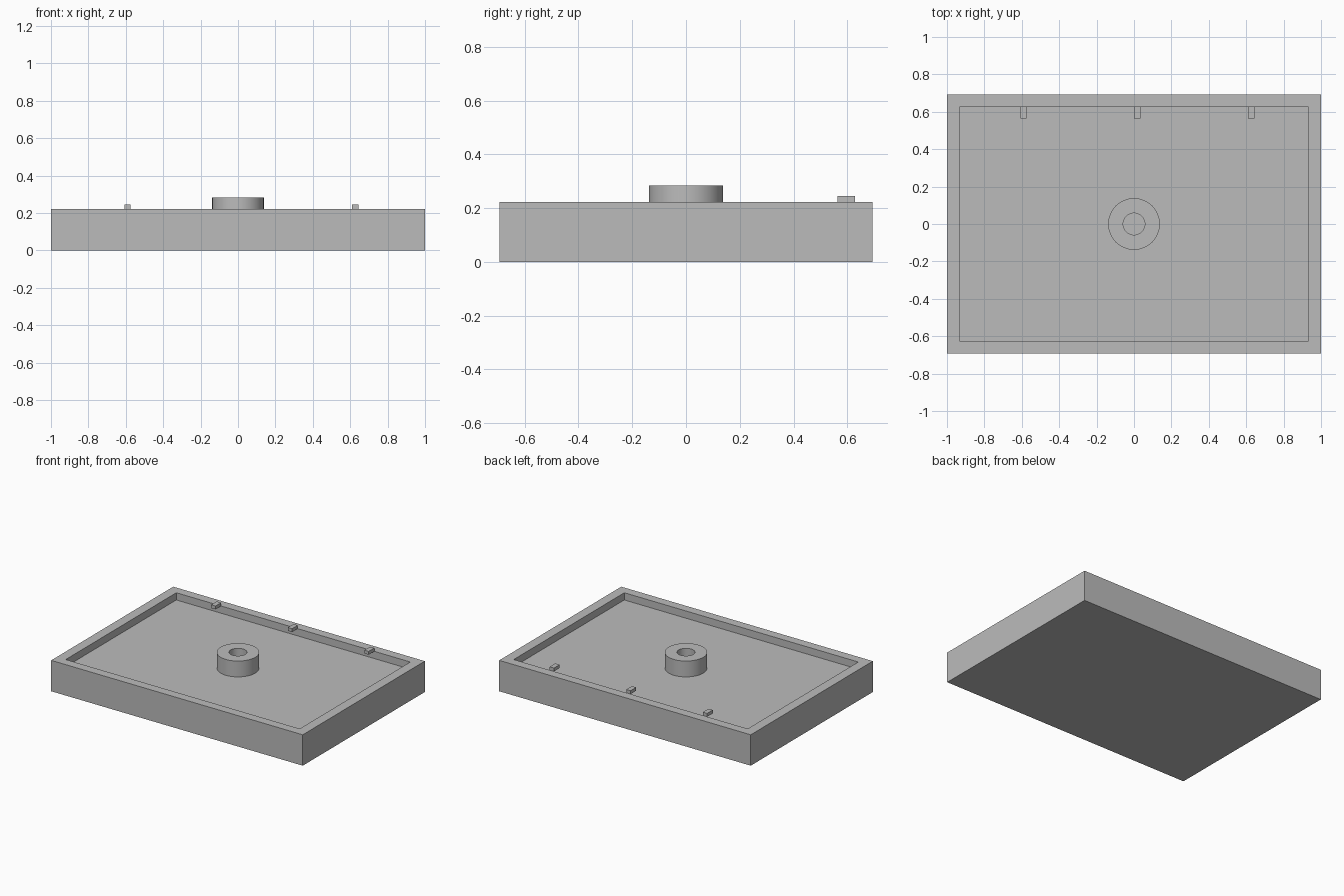
import bpy
import bmesh
import math

if "Cube" in bpy.data.objects:
    bpy.data.objects.remove(bpy.data.objects["Cube"], do_unlink=True)

HALF_X, HALF_Y = 1.0, 0.693
INNER_X, INNER_Y = 0.93, 0.628
FLOOR_Z, RIM_Z = 0.17, 0.222

grey = bpy.data.materials.new("plain_grey")
grey.use_nodes = True
colour = (0.5, 0.5, 0.5, 1)
grey.diffuse_color = colour
grey.node_tree.nodes["Principled BSDF"].inputs["Base Color"].default_value = colour


def rect(x, y, z):
    return [(-x, -y, z), (x, -y, z), (x, y, z), (-x, y, z)]


def circle(r, z, sides=64):
    angles = [math.tau * i / sides for i in range(sides)]
    return [(r * math.cos(a), r * math.sin(a), z) for a in angles]


def loft(name, loops, cap=True, smooth=False):
    """Skin a stack of loops; cap the ends, or join last to first."""
    bm = bmesh.new()
    rings = [[bm.verts.new(p) for p in loop] for loop in loops]
    pairs = list(zip(rings, rings[1:]))
    if cap:
        bm.faces.new(rings[0])
        bm.faces.new(rings[-1])
    else:
        pairs.append((rings[-1], rings[0]))
    for low, high in pairs:
        n = len(low)
        for i in range(n):
            j = (i + 1) % n
            bm.faces.new((low[i], low[j], high[j], high[i]))
    bmesh.ops.recalc_face_normals(bm, faces=bm.faces)
    mesh = bpy.data.meshes.new(name)
    bm.to_mesh(mesh)
    bm.free()
    mesh.materials.append(grey)
    obj = bpy.data.objects.new(name, mesh)
    bpy.context.collection.objects.link(obj)
    if smooth:
        bpy.ops.object.select_all(action="DESELECT")
        obj.select_set(True)
        bpy.context.view_layer.objects.active = obj
        bpy.ops.object.shade_smooth_by_angle(angle=math.radians(30))
    return obj


# Shallow tray: solid base with a raised rim
loft("tray", [
    rect(HALF_X, HALF_Y, 0),
    rect(HALF_X, HALF_Y, RIM_Z),
    rect(INNER_X, INNER_Y, RIM_Z),
    rect(INNER_X, INNER_Y, FLOOR_Z),
])

# Hollow round boss in the middle
loft("centre_boss", [
    circle(0.138, FLOOR_Z),
    circle(0.138, 0.284),
    circle(0.058, 0.284),
    circle(0.058, FLOOR_Z),
], cap=False, smooth=True)

# Small tabs overhanging the recess along the back rim
for side, x in (("right", -0.591), ("middle", 0.018), ("left", 0.627)):
    tab = loft(side + "_tab", [rect(0.017, 0.032, 0), rect(0.017, 0.032, 0.024)])
    tab.location = (x, 0.596, RIM_Z)
